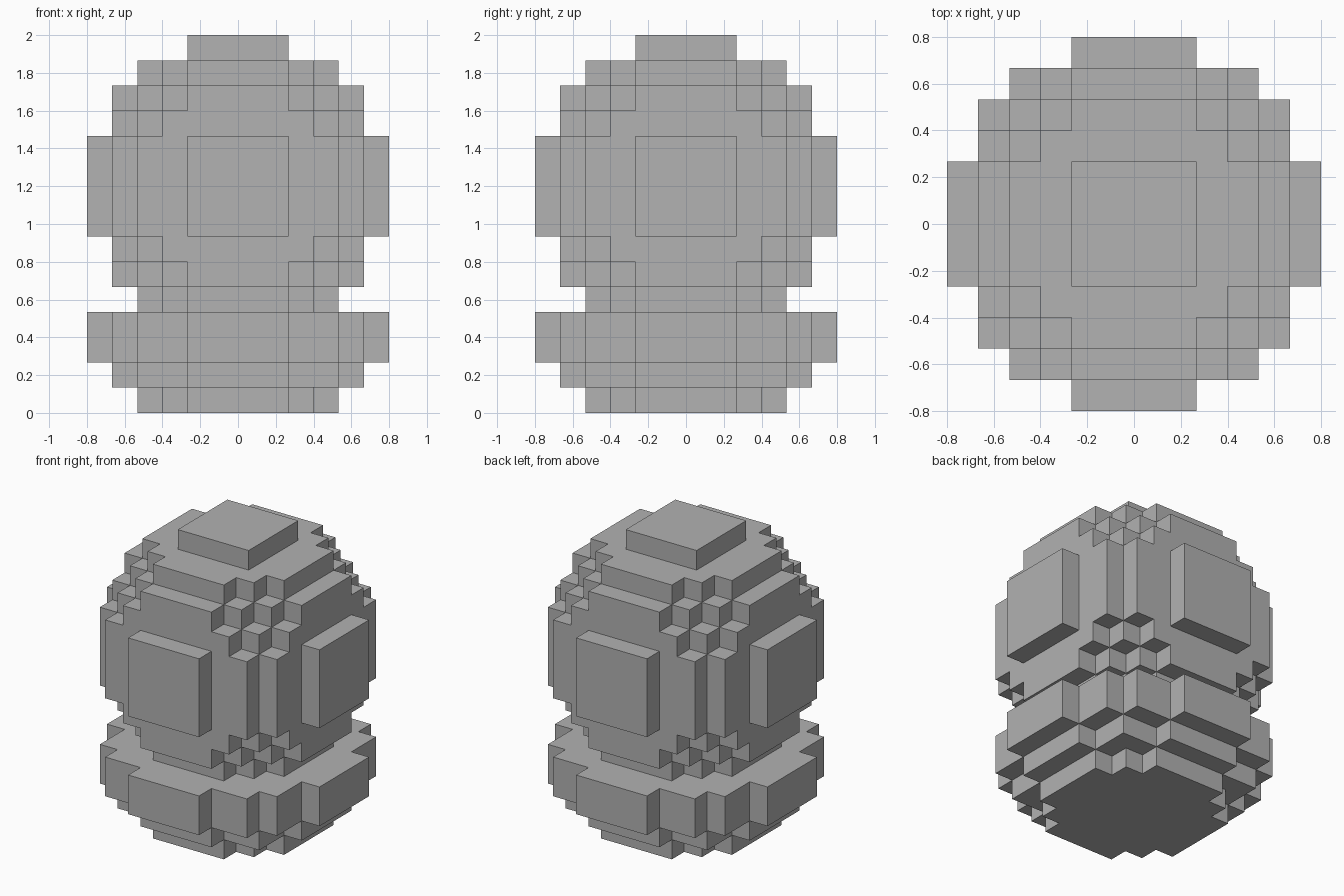
import bpy, bmesh
from mathutils import Vector

cube = bpy.data.objects.get("Cube")
if cube:
    bpy.data.objects.remove(cube, do_unlink=True)

UNIT = 2 / 15   # edge length of one block
R = 6           # radius in blocks
BASE_TOP = 4    # layer where the ball meets the base
CENTRE = 9      # ball centre height in blocks

stone = bpy.data.materials.new("stone_grey")
stone.use_nodes = True
grey = (0.445, 0.445, 0.445, 1)
stone.diffuse_color = grey
stone.node_tree.nodes["Principled BSDF"].inputs["Base Color"].default_value = grey


def disc(height):
    """Blocks of a ball's slice at a height from its centre."""
    return {(x, y) for x in range(-R, R) for y in range(-R, R)
            if (x + .5) ** 2 + (y + .5) ** 2 + height ** 2 < R * R}


def shrink(cells):
    """Remove the outer ring of blocks."""
    return {(x, y) for x, y in cells
            if {(x + 1, y), (x - 1, y), (x, y + 1), (x, y - 1)} <= cells}


def build(name, cells, solid):
    """Make the outer skin of a set of blocks, leaving out faces against the solid."""
    bm = bmesh.new()
    for cell in cells:
        for axis in range(3):
            for side in (-1, 1):
                near = list(cell)
                near[axis] += side
                if tuple(near) in solid:
                    continue
                normal, u = Vector(), Vector()
                normal[axis] = side
                u[(axis + 1) % 3] = 1
                v = normal.cross(u)
                mid = Vector(cell) + Vector((.5, .5, .5)) + normal / 2
                corners = (-u - v, u - v, u + v, v - u)
                bm.faces.new([bm.verts.new((mid + c / 2) * UNIT) for c in corners])
    bmesh.ops.remove_doubles(bm, verts=bm.verts, dist=0.001)
    # merge coplanar block faces into large flat panels
    bmesh.ops.dissolve_limit(bm, angle_limit=0.01, verts=bm.verts, edges=bm.edges)
    mesh = bpy.data.meshes.new(name)
    bm.to_mesh(mesh)
    bm.free()
    mesh.materials.append(stone)
    bpy.context.collection.objects.link(bpy.data.objects.new(name, mesh))


# Stepped base: two full layers on two shrinking ones
full = disc(.5)
middle = shrink(full)
layers = [shrink(middle), middle, full, full]
base = {(x, y, z) for z, layer in enumerate(layers) for x, y in layer}

# Blocky ball resting in the base
ball = {(x, y, z) for z in range(BASE_TOP, CENTRE + R)
        for x, y in disc(z + .5 - CENTRE)}

build("stepped_base", base, base | ball)
build("block_ball", ball, base | ball)
